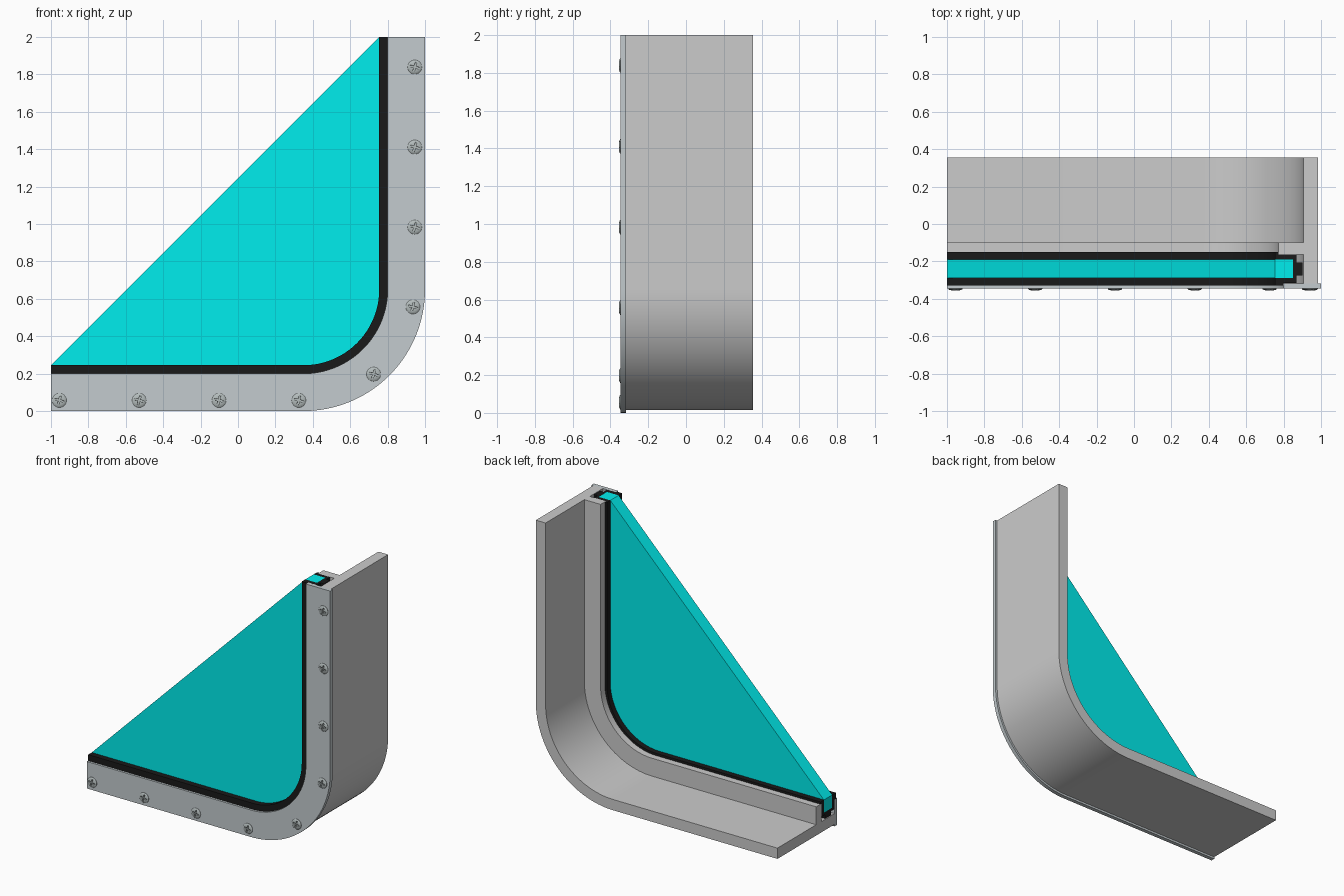
import bpy, bmesh, math
from mathutils import Matrix

if "Cube" in bpy.data.objects:
    bpy.data.objects.remove(bpy.data.objects["Cube"])

CX, CZ, R = 0.35, 0.65, 0.65      # corner centre and outer corner radius


def material(name, rgb):
    m = bpy.data.materials.new(name)
    m.diffuse_color = (*rgb, 1)
    m.use_nodes = True
    m.node_tree.nodes["Principled BSDF"].inputs["Base Color"].default_value = m.diffuse_color
    return m


def path(d, steps=32):
    """L-shaped path in x-z, moved inwards by d."""
    pts = [(-1, d)]
    for i in range(steps + 1):
        a = -math.pi / 2 + math.pi / 2 * i / steps
        pts.append((CX + (R - d) * math.cos(a), CZ + (R - d) * math.sin(a)))
    return pts + [(1 - d, 2)]


def finish(bm, name, mat=None):
    bmesh.ops.recalc_face_normals(bm, faces=bm.faces[:])
    me = bpy.data.meshes.new(name)
    bm.to_mesh(me)
    bm.free()
    me.shade_smooth()
    me.set_sharp_from_angle(angle=math.radians(30))
    if mat:
        me.materials.append(mat)
    ob = bpy.data.objects.new(name, me)
    bpy.context.collection.objects.link(ob)
    return ob


def sweep(name, section, mat=None):
    """Sweep a closed section of (inward distance, y) along the L path."""
    bm = bmesh.new()
    rows = [[bm.verts.new((x, y, z)) for x, z in path(d)] for d, y in section]
    for a, b in zip(rows, rows[1:] + rows[:1]):
        for i in range(len(a) - 1):
            bm.faces.new((a[i], a[i + 1], b[i + 1], b[i]))
    bm.faces.new([r[0] for r in rows])
    bm.faces.new([r[-1] for r in rows])
    return finish(bm, name, mat)


steel = material("steel", (0.55, 0.6, 0.62))
screw_steel = material("screw_steel", (0.45, 0.5, 0.5))
rubber = material("rubber", (0.01, 0.01, 0.01))
cyan = material("cyan_glass", (0.0, 0.85, 0.85))

# Frame: wide flange with a web standing inwards
sweep("frame", [(0.015, -0.317), (0.095, -0.317), (0.095, -0.163), (0.228, -0.163),
                (0.228, -0.1), (0.095, -0.1), (0.095, 0.355), (0.015, 0.355)])

# Front retaining plate
sweep("retainer_plate", [(0, -0.346), (0.2, -0.346), (0.2, -0.317), (0, -0.317)], steel)

# Rubber gasket holding the pane
sweep("gasket", [(0.1, -0.205), (0.13, -0.205), (0.13, -0.163), (0.228, -0.163),
                 (0.228, -0.15), (0.245, -0.15), (0.245, -0.19), (0.15, -0.19),
                 (0.15, -0.288), (0.245, -0.288), (0.245, -0.33), (0.2, -0.33),
                 (0.2, -0.316), (0.13, -0.316), (0.13, -0.275), (0.1, -0.275)], rubber)

# Pane: cut diagonally
bm = bmesh.new()
outline = path(0.15) + [(0.755, 2), (-1, 0.245)]
face = bm.faces.new([bm.verts.new((x, -0.288, z)) for x, z in outline])
ext = bmesh.ops.extrude_face_region(bm, geom=[face], use_keep_orig=True)
bmesh.ops.translate(bm, vec=(0, 0.098, 0),
                    verts=[v for v in ext["geom"] if isinstance(v, bmesh.types.BMVert)])
finish(bm, "pane", cyan)

# Screw head: low dome with a cross recess
bm = bmesh.new()
rings = [[bm.verts.new((r * math.cos(k * math.tau / 24), -h, r * math.sin(k * math.tau / 24)))
          for k in range(24)]
         for r, h in ((0.038, -0.01), (0.038, 0.002), (0.033, 0.006), (0.023, 0.0085), (0.011, 0.01))]
for a, b in zip(rings, rings[1:]):
    for k in range(24):
        bm.faces.new((a[k], a[k - 1], b[k - 1], b[k]))
bm.faces.new(rings[0])
bm.faces.new(rings[-1])
head = finish(bm, "screw_head", screw_steel)
cutters = []
for size in ((0.046, 0.02, 0.009), (0.009, 0.02, 0.046)):
    bm = bmesh.new()
    bmesh.ops.create_cube(bm, size=1, matrix=Matrix.Translation((0, -0.0105, 0))
                          @ Matrix.Diagonal((*size, 1)))
    c = finish(bm, "slot_cutter")
    c.hide_render = True
    cutters.append(c)
    mod = head.modifiers.new("slot", 'BOOLEAN')
    mod.operation, mod.object, mod.solver = 'DIFFERENCE', c, 'EXACT'
dg = bpy.context.evaluated_depsgraph_get()
head_mesh = bpy.data.meshes.new_from_object(head.evaluated_get(dg))
for o in cutters + [head]:
    bpy.data.objects.remove(o)
head_mesh.materials.clear()
head_mesh.materials.append(screw_steel)

# Screws along the plate
spots = [(-0.955 + 0.4267 * i, 0.057) for i in range(4)]
spots += [(0.725, 0.197), (0.935, 0.557)]
spots += [(0.945, 0.983 + 0.428 * i) for i in range(3)]
for i, (x, z) in enumerate(spots):
    s = bpy.data.objects.new(f"screw_{i + 1}", head_mesh)
    s.location = (x, -0.346, z)
    s.rotation_euler = (0, math.radians(15), 0)
    bpy.context.collection.objects.link(s)
